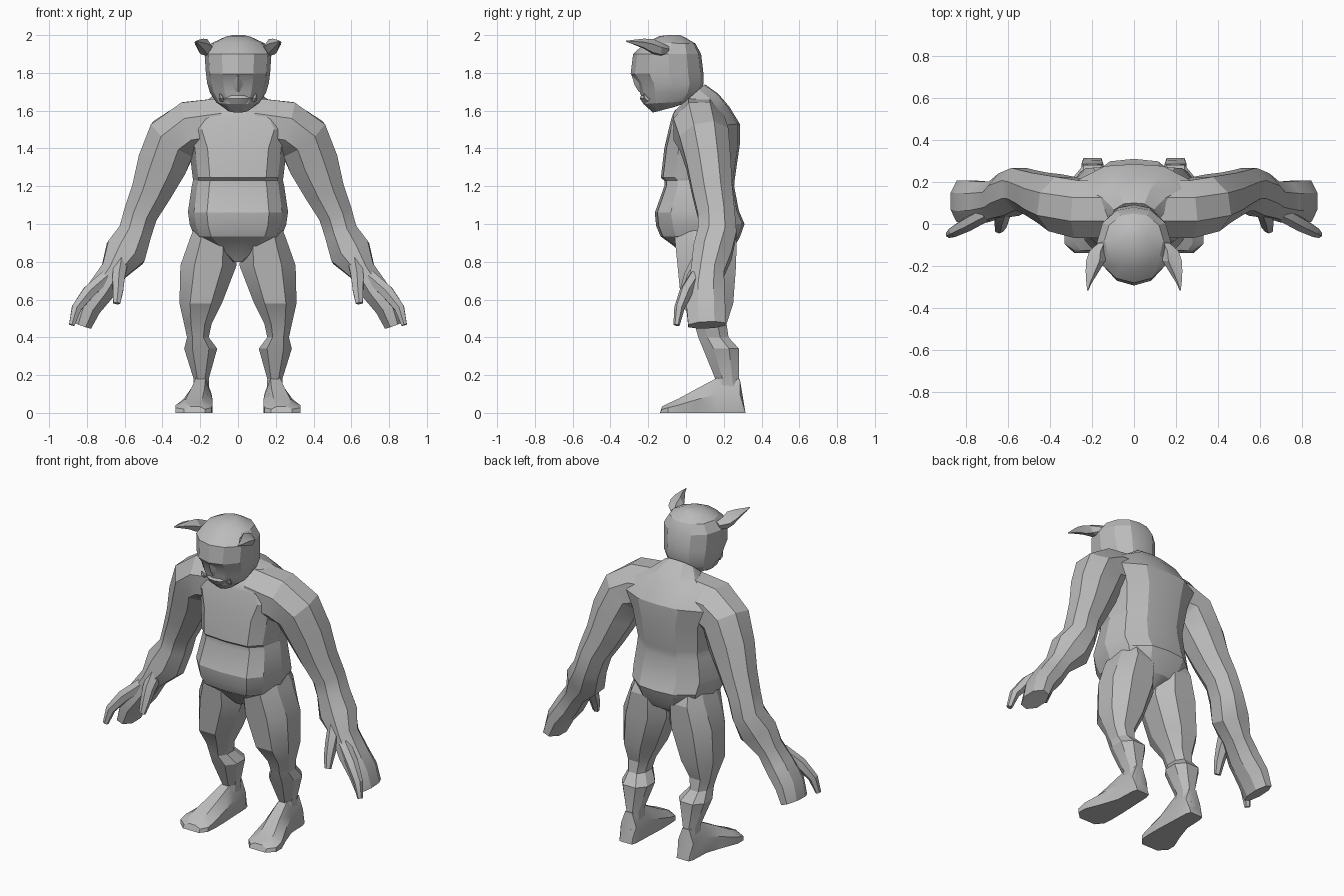
import bpy, bmesh, math
from mathutils import Vector

skin = bpy.data.materials.new("grey_skin")
skin.diffuse_color = (0.5, 0.5, 0.5, 1)


def finish(name, bm, angle=24):
    bmesh.ops.recalc_face_normals(bm, faces=bm.faces)
    me = bpy.data.meshes.new(name)
    bm.to_mesh(me)
    bm.free()
    me.materials.append(skin)
    ob = bpy.data.objects.new(name, me)
    bpy.context.collection.objects.link(ob)
    bpy.ops.object.select_all(action='DESELECT')
    ob.select_set(True)
    bpy.context.view_layer.objects.active = ob
    bpy.ops.object.shade_smooth_by_angle(angle=math.radians(angle))
    return ob


def loft(name, rings, mirror=False):
    """Skin closed rings of points, with capped ends."""
    for side in ((1, -1) if mirror else (1,)):
        bm = bmesh.new()
        vs = [[bm.verts.new((p[0] * side, p[1], p[2])) for p in r] for r in rings]
        n = len(rings[0])
        for a, b in zip(vs, vs[1:]):
            for i in range(n):
                j = (i + 1) % n
                bm.faces.new((a[i], a[j], b[j], b[i]))
        bm.faces.new(vs[0])
        bm.faces.new(vs[-1])
        label = name if not mirror else ("left_" if side > 0 else "right_") + name
        finish(label, bm)


def upright(half, rows):
    """Symmetric level rings: z front, z back, half width, y front, y back."""
    shape = half + [(-x, y) for x, y in reversed(half[1:-1])]
    out = []
    for zf, zb, w, yf, yb in rows:
        out.append([(x * w, yf + (yb - yf) * (y + 1) / 2, zf + (zb - zf) * (y + 1) / 2)
                    for x, y in shape])
    return out


def limb(rows, n=8):
    """Rings across a path: x, y, z, half width in the xz plane, half depth in y."""
    pts = [Vector(r[:3]) for r in rows]
    out = []
    for i, r in enumerate(rows):
        t = pts[min(i + 1, len(pts) - 1)] - pts[max(i - 1, 0)]
        u = Vector((-t.z, 0, t.x)).normalized()
        v = t.cross(u).normalized()
        ring = []
        for k in range(n):
            a = 2 * math.pi * (k + 0.5) / n
            ring.append(pts[i] + u * r[3] * 1.06 * math.cos(a) + v * r[4] * 1.06 * math.sin(a))
        out.append(ring)
    return out


def level(rows):
    """Eight-sided level rings: z, x inner, x outer, y front, y back."""
    shape = [(-.5, -1), (.5, -1), (1, -.4), (1, .45), (.5, 1), (-.5, 1), (-1, .45), (-1, -.4)]
    return [[((a + b) / 2 + x * (b - a) / 2, (f + k) / 2 + y * (k - f) / 2, z)
             for x, y in shape] for z, a, b, f, k in rows]


# Torso: hips, belly, overhanging chest and hunched neck base
body = [(0, -1), (.62, -.94), (.88, -.62), (1, 0), (.86, .6), (.45, .95), (0, 1)]
loft("torso", upright(body, [
    (.80, .80, .03, .00, .14), (.88, .87, .15, -.06, .25), (.935, .93, .23, -.135, .285),
    (.99, 1.0, .255, -.158, .31), (1.06, 1.07, .265, -.165, .28), (1.20, 1.20, .245, -.115, .255),
    (1.23, 1.235, .238, -.115, .258), (1.245, 1.25, .24, -.133, .26),
    (1.40, 1.42, .26, -.115, .285), (1.50, 1.53, .31, -.092, .285), (1.555, 1.62, .27, -.078, .23),
    (1.58, 1.69, .17, -.07, .17), (1.60, 1.74, .11, -.06, .10)]))

# Head: jaw, shallow eye line under the brow, rounded skull
skull = [(0, -1), (.48, -.88), (.88, -.5), (1, .05), (.85, .58), (.45, .92), (0, 1)]
loft("head", upright(skull, [
    (1.59, 1.62, .06, -.175, -.06), (1.635, 1.65, .115, -.225, .03), (1.70, 1.69, .148, -.245, .075),
    (1.75, 1.74, .163, -.258, .092), (1.795, 1.80, .17, -.293, .092), (1.90, 1.90, .177, -.28, .08),
    (1.96, 1.955, .14, -.215, .05), (1.995, 1.985, .07, -.14, .0), (2.0, 2.0, .03, -.09, -.03)]))

# Nose wedge and lower lip
wedge = [(0, -1), (1, .2), (.8, 1), (0, 1)]
loft("nose", upright(wedge, [
    (1.70, 1.70, .04, -.25, -.2), (1.735, 1.735, .045, -.272, -.2), (1.80, 1.80, .05, -.292, -.2)]))
loft("lower_lip", upright(skull, [
    (1.635, 1.635, .07, -.225, -.12), (1.665, 1.665, .08, -.245, -.12), (1.68, 1.68, .07, -.238, -.12)]))

# Small tusks at the mouth corners
loft("tusk", limb([(.085, -.2, 1.655, .013, .013), (.09, -.218, 1.67, .012, .012),
                   (.097, -.222, 1.69, .003, .003)], 5), True)


# Cupped pointed ears sweeping forward
def ear_ring(x, y, z, w, h, dip):
    return [(x - w, y, z), (x - w * .4, y, z - h), (x + w * .5, y, z - h * .8),
            (x + w, y, z + h * .3), (x + w * .3, y, z + h - dip), (x - w * .4, y, z + h)]


loft("ear", [ear_ring(.15, -.09, 1.92, .02, .02, 0), ear_ring(.175, -.13, 1.925, .038, .035, .01),
             ear_ring(.182, -.175, 1.94, .046, .04, .02), ear_ring(.198, -.225, 1.955, .032, .026, .015),
             ear_ring(.214, -.28, 1.963, .013, .012, .004), ear_ring(.22, -.318, 1.968, .002, .002, 0)], True)

# Arms: heavy shoulder, elbow, forearm, wrist and closed fingers
loft("arm", limb([
    (.08, .07, 1.53, .14, .14), (.255, .07, 1.505, .148, .14), (.345, .095, 1.45, .142, .135),
    (.40, .12, 1.32, .135, .12), (.46, .14, 1.17, .108, .108), (.515, .16, 1.055, .092, .10),
    (.545, .165, .955, .09, .105), (.595, .14, .85, .112, .105), (.66, .115, .75, .07, .09),
    (.725, .105, .65, .075, .10), (.79, .105, .56, .067, .105), (.825, .11, .465, .052, .10)]), True)

# Front finger and thumb
loft("front_finger", limb([
    (.70, .05, .72, .035, .035), (.79, .0, .64, .036, .034), (.855, -.035, .555, .028, .026),
    (.88, -.05, .465, .016, .016)], 6), True)
loft("thumb", limb([
    (.62, .08, .80, .04, .05), (.632, .025, .72, .036, .036), (.635, -.005, .65, .03, .026),
    (.642, -.03, .58, .02, .015)], 6), True)

# Legs: thigh, knee, calf, ankle
loft("leg", level([
    (1.02, .06, .215, -.03, .23), (.93, .02, .252, -.06, .268), (.78, .008, .305, -.045, .265),
    (.58, .085, .31, -.025, .25), (.47, .14, .285, .045, .215), (.40, .155, .27, .065, .225),
    (.34, .11, .285, .09, .28), (.18, .155, .235, .155, .28), (.08, .15, .24, .13, .30)]), True)


# Feet: rings from heel to toe with a sloping instep
def foot_ring(y, a, b, top, lean=0):
    m, w = (a + b) / 2, (b - a) / 2
    return [(a, y, 0), (b, y, 0), (b, y - lean, top * .55), (m + w * .45, y - lean, top),
            (m - w * .45, y - lean, top), (a, y - lean, top * .55)]


loft("foot", [foot_ring(.315, .155, .24, .06, .01), foot_ring(.285, .145, .25, .18),
              foot_ring(.165, .14, .255, .185), foot_ring(.06, .135, .29, .13),
              foot_ring(-.04, .135, .33, .075), foot_ring(-.095, .14, .33, .05),
              foot_ring(-.138, .175, .285, .035, -.012)], True)
